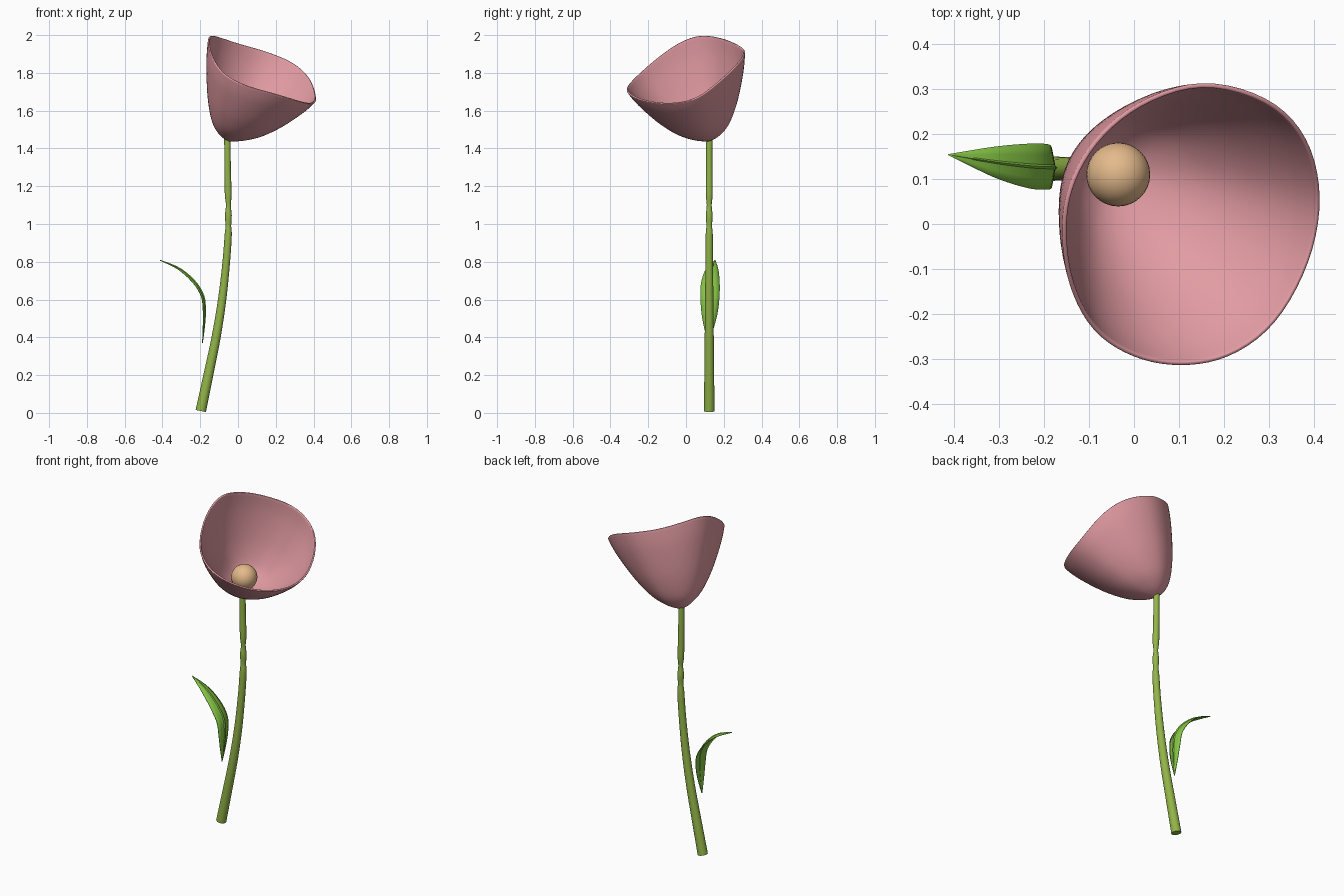
import bpy, bmesh, math
from mathutils import Vector

if "Cube" in bpy.data.objects:
    bpy.data.objects.remove(bpy.data.objects["Cube"])


def material(name, rgb):
    m = bpy.data.materials.new(name)
    m.diffuse_color = (*rgb, 1)
    m.use_nodes = True
    m.node_tree.nodes["Principled BSDF"].inputs["Base Color"].default_value = m.diffuse_color
    return m


PINK = material("petal pink", (0.76, 0.33, 0.365))
OLIVE = material("stem green", (0.29, 0.46, 0.065))
GREEN = material("leaf green", (0.235, 0.56, 0.06))
TAN = material("pistil tan", (0.78, 0.49, 0.26))


def finish(name, bm, mat, angle=50):
    mesh = bpy.data.meshes.new(name)
    bm.to_mesh(mesh)
    bm.free()
    mesh.materials.append(mat)
    ob = bpy.data.objects.new(name, mesh)
    bpy.context.collection.objects.link(ob)
    bpy.ops.object.select_all(action='DESELECT')
    bpy.context.view_layer.objects.active = ob
    ob.select_set(True)
    bpy.ops.object.shade_smooth_by_angle(angle=math.radians(angle))
    return ob


def spline(pts, n, closed=False):
    """Catmull-Rom through tuples of any length, n steps per span."""
    count = len(pts)
    def p(i):
        return pts[i % count] if closed else pts[max(0, min(count - 1, i))]
    out = []
    for i in range(count if closed else count - 1):
        for k in range(n):
            t = k / n
            out.append(tuple(
                0.5 * (2 * b + (c - a) * t + (2 * a - 5 * b + 4 * c - d) * t * t
                       + (3 * b - a - 3 * c + d) * t ** 3)
                for a, b, c, d in zip(p(i - 1), p(i), p(i + 1), p(i + 2))))
    if not closed:
        out.append(tuple(pts[-1]))
    return out


def bridge(bm, rings, closed=True):
    for a, b in zip(rings, rings[1:]):
        n = len(a)
        for i in range(n if closed else n - 1):
            j = (i + 1) % n
            bm.faces.new((a[i], a[j], b[j], b[i]))


# Flower cup: meridians from the base point out to a wavy tilted rim
RIM = [(-0.147, 0.08, 1.998), (-0.09, 0.185, 1.985), (0.01, 0.27, 1.952),
       (0.15, 0.316, 1.912), (0.296, 0.28, 1.85), (0.384, 0.192, 1.765),
       (0.416, 0.06, 1.665), (0.39, -0.085, 1.634), (0.314, -0.222, 1.65),
       (0.21, -0.297, 1.682), (0.1, -0.316, 1.712), (-0.002, -0.296, 1.748),
       (-0.09, -0.238, 1.805), (-0.143, -0.138, 1.89), (-0.16, -0.025, 1.965)]
PROFILE = [(0.0, 0.0), (0.2, 0.02), (0.42, 0.12), (0.62, 0.32),
           (0.78, 0.55), (0.92, 0.8), (1.0, 1.0)]
base = Vector((-0.05, 0.12, 1.437))
axis = Vector((0.3, -0.2, 0.93)).normalized()
bm = bmesh.new()
rim = [Vector(p) for p in spline(RIM, 5, True)]
for _ in range(3):  # even out the rim
    rim = [(rim[i - 1] + rim[i] * 2 + rim[(i + 1) % len(rim)]) / 4
           for i in range(len(rim))]
rings = []
for rad, h in spline(PROFILE, 4)[1:]:
    ring = []
    for p in rim:
        v = p - base
        up = axis * v.dot(axis)
        k = 0.07 + 0.32 * (2.0 - p.z) / 0.36
        ring.append(bm.verts.new(base + up * (h + k * (rad - h)) + (v - up) * rad))
    rings.append(ring)
bridge(bm, rings)
tip = bm.verts.new(base)
for i in range(len(rim)):
    bm.faces.new((tip, rings[0][(i + 1) % len(rim)], rings[0][i]))
bmesh.ops.recalc_face_normals(bm, faces=bm.faces)
# Make the base face point down so the wall grows inward
bm.faces.ensure_lookup_table()
if bm.faces[-1].normal.z > 0:
    bmesh.ops.reverse_faces(bm, faces=bm.faces)
cup = finish("flower_cup", bm, PINK, 80)
wall = cup.modifiers.new("wall", 'SOLIDIFY')
wall.thickness = 0.01
wall.offset = -1
edge = cup.modifiers.new("rounded_rim", 'BEVEL')
edge.width = 0.004
edge.segments = 3
edge.limit_method = 'ANGLE'
edge.angle_limit = math.radians(50)

# Pistil: ball in the bottom of the cup
bm = bmesh.new()
bmesh.ops.create_uvsphere(bm, u_segments=32, v_segments=16, radius=0.071)
ball = finish("pistil", bm, TAN)
ball.location = (-0.035, 0.11, 1.518)

# Stem: tapered bent tube with two pinched joints (x, z, radius)
STEM = [(-0.197, 0.01, 0.028), (-0.157, 0.2, 0.026), (-0.116, 0.4, 0.024),
        (-0.084, 0.6, 0.022), (-0.062, 0.8, 0.02), (-0.052, 0.94, 0.019),
        (-0.051, 0.99, 0.015), (-0.051, 1.045, 0.018), (-0.051, 1.1, 0.013),
        (-0.052, 1.16, 0.018), (-0.055, 1.3, 0.017), (-0.056, 1.455, 0.017)]
bm = bmesh.new()
path = spline(STEM, 4)
rings = []
for i, (x, z, r) in enumerate(path):
    a, b = path[max(i - 1, 0)], path[min(i + 1, len(path) - 1)]
    t = Vector((b[0] - a[0], 0, b[1] - a[1])).normalized()
    side = Vector((t.z, 0, -t.x))
    rings.append([bm.verts.new(Vector((x, 0.123, z)) + side * r * math.cos(q)
                               + Vector((0, r * math.sin(q), 0)))
                  for q in [math.tau * k / 20 for k in range(20)]])
bridge(bm, rings)
bm.faces.new(rings[0])
bm.faces.new(rings[-1])
bmesh.ops.recalc_face_normals(bm, faces=bm.faces)
finish("stem", bm, OLIVE)

# Leaf: curved blade with a shallow fold and midrib groove (x, y, z, half width)
LEAF = [(-0.188, 0.118, 0.37, 0.001), (-0.178, 0.122, 0.46, 0.028),
        (-0.174, 0.125, 0.54, 0.044), (-0.183, 0.127, 0.62, 0.05),
        (-0.228, 0.129, 0.695, 0.049), (-0.31, 0.138, 0.765, 0.033),
        (-0.412, 0.154, 0.808, 0.001)]
bm = bmesh.new()
path = spline(LEAF, 5)
rows = []
for i, (x, y, z, w) in enumerate(path):
    a, b = path[max(i - 1, 0)], path[min(i + 1, len(path) - 1)]
    t = Vector((b[0] - a[0], 0, b[2] - a[2])).normalized()
    inner = Vector((-t.z, 0, t.x))
    rows.append([bm.verts.new(Vector((x, y + s * w, z)) + inner * w * lift)
                 for s, lift in ((-1, 0.24), (-0.5, 0.14), (-0.07, 0.06), (0, -0.05),
                                 (0.07, 0.06), (0.5, 0.14), (1, 0.24))])
bridge(bm, rows, False)
bmesh.ops.recalc_face_normals(bm, faces=bm.faces)
leaf = finish("leaf", bm, GREEN, 35)
blade = leaf.modifiers.new("thickness", 'SOLIDIFY')
blade.thickness = 0.004
blade.offset = 0
